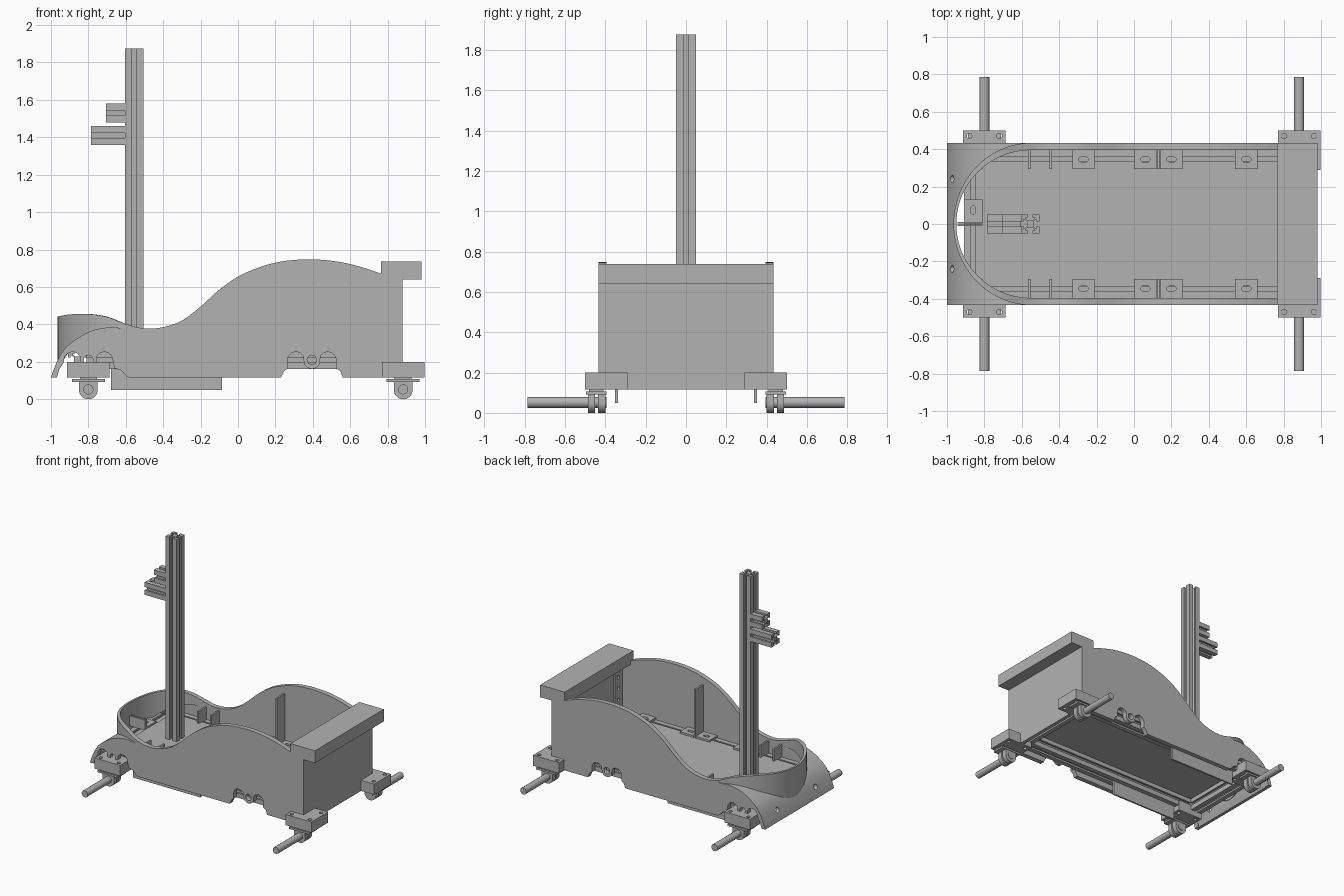
import bpy, bmesh, math
from mathutils import Vector

cube = bpy.data.objects.get("Cube")
if cube:
    bpy.data.objects.remove(cube)

GREY = (0.45, 0.45, 0.45, 1)
mat = bpy.data.materials.new("plain grey")
mat.use_nodes = True
mat.diffuse_color = GREY
mat.node_tree.nodes["Principled BSDF"].inputs["Base Color"].default_value = GREY
parts = []


def finish(name, bm):
    bmesh.ops.recalc_face_normals(bm, faces=bm.faces)
    mesh = bpy.data.meshes.new(name)
    bm.to_mesh(mesh)
    bm.free()
    mesh.materials.append(mat)
    ob = bpy.data.objects.new(name, mesh)
    bpy.context.collection.objects.link(ob)
    parts.append(ob)
    return ob


def prism(name, pts, axis, a, b):
    """Extrude a 2D outline along an axis from a to b."""
    def place(p, d):
        return {"x": (d, p[0], p[1]), "y": (p[0], d, p[1]), "z": (p[0], p[1], d)}[axis]
    bm = bmesh.new()
    lo = [bm.verts.new(place(p, a)) for p in pts]
    hi = [bm.verts.new(place(p, b)) for p in pts]
    bm.faces.new(lo)
    bm.faces.new(hi)
    for i in range(len(pts)):
        j = (i + 1) % len(pts)
        bm.faces.new((lo[i], lo[j], hi[j], hi[i]))
    return finish(name, bm)


def box(name, x, y, z):
    return prism(name, [(x[0], y[0]), (x[1], y[0]), (x[1], y[1]), (x[0], y[1])], "z", *z)


def arc(cx, cy, rx, ry, start, end, n=12):
    angles = [math.radians(start + (end - start) * i / n) for i in range(n + 1)]
    return [(cx + rx * math.cos(t), cy + ry * math.sin(t)) for t in angles]


def rod(name, cx, cy, r, axis, a, b, n=24):
    return prism(name, arc(cx, cy, r, r, 0, 360, n)[:-1], axis, a, b)


def cut(ob, cutters):
    """Subtract the cutters, then remove them."""
    for c in cutters:
        m = ob.modifiers.new("cut", "BOOLEAN")
        m.operation, m.object, m.solver = "DIFFERENCE", c, "EXACT"
    dg = bpy.context.evaluated_depsgraph_get()
    mesh = bpy.data.meshes.new_from_object(ob.evaluated_get(dg))
    ob.modifiers.clear()
    ob.data = mesh
    for c in cutters:
        parts.remove(c)
        bpy.data.objects.remove(c)


def spline(pts, n=5):
    """Catmull-Rom curve through the points."""
    p = [Vector(q) for q in [pts[0]] + pts + [pts[-1]]]
    out = []
    for a, b, c, d in zip(p, p[1:], p[2:], p[3:]):
        for i in range(n):
            t = i / n
            out.append(tuple(b + (c - a) * t / 2 + (2 * a - 5 * b + 4 * c - d) * t * t / 2
                             + (3 * b - a - 3 * c + d) * t ** 3 / 2))
    return out + [pts[-1]]


def height(curve, x):
    for a, b in zip(curve, curve[1:]):
        if a[0] <= x <= b[0]:
            return a[1] + (b[1] - a[1]) * (x - a[0]) / (b[0] - a[0])
    return curve[-1][1]


def t_slot(name, cx, cy, axis, a, b, r=0.05):
    """Square extrusion with a T-shaped slot on each side."""
    side = [(-1, -1), (-.25, -1), (-.25, -.7), (-.55, -.7), (-.25, -.35),
            (.25, -.35), (.55, -.7), (.25, -.7), (.25, -1)]
    pts = []
    for k in range(4):
        c, s = round(math.cos(k * math.pi / 2)), round(math.sin(k * math.pi / 2))
        pts += [(cx + r * (u * c - v * s), cy + r * (u * s + v * c)) for u, v in side]
    return prism(name, pts, axis, a, b)


# Curves shared by the body panels
hood = spline([(-1, .115), (-.985, .16), (-.95, .235), (-.9, .295), (-.8, .358), (-.7, .383), (-.6, .378), (-.5, .37)])
rim = spline([(-.97, .44), (-.9, .453), (-.8, .455), (-.7, .44), (-.6, .402), (-.5, .378), (-.4, .385),
              (-.3, .42), (-.2, .495), (-.1, .585), (0, .655), (.1, .7), (.2, .73), (.3, .744),
              (.4, .747), (.5, .74), (.6, .722), (.7, .694), (.765, .67)])


def arch(cx):
    """Double bump cut-out with a round tab between, right to left."""
    out = []
    for dx, start, end in ((.085, 0, 150), (0, -20, -160), (-.085, 30, 180)):
        out += arc(cx + dx, .207, .045, .045, start, end)
    return out


# Side panels
outline = ([p for p in hood if p[0] < -.6] + [p for p in rim if p[0] > -.585]
           + [(.765, .64), (.85, .64), (.85, .115), (.56, .115), (.548, .15), (.525, .165)] + arch(.395)
           + [(.265, .165), (.245, .15), (.23, .115), (-.58, .115), (-.6, .125), (-.625, .155), (-.66, .165)]
           + arch(-.8) + [(-.93, .2), (-.955, .16), (-.968, .115)])
for s, side in ((-1, "front"), (1, "back")):
    panel = prism(side + "_side_panel", outline, "y", s * .395, s * .433)
    cut(panel, [rod("hole", x, .21, .025, "y", s * .3, s * .5) for x in (-.8, .395)])

# Curved nose, opened behind the windscreen
inner = [(x + .02, max(z - .02, .115)) for x, z in hood]
nose = prism("nose_hood", hood + inner[::-1], "y", -.395, .395)
cut(nose, [prism("opening", arc(-.55, 0, .405, .41, 0, 360, 64)[:-1], "z", 0, 1)]
    + [rod("hole", y, .19, .02, "x", -1.1, -.93) for y in (-.24, .24)])

# Windscreen: thin at the nose, thicker where it meets the side panels
bm = bmesh.new()
rings = []
for (ox, oy), (ix, iy) in zip(arc(-.55, 0, .415, .433, 90, 270, 48), arc(-.55, 0, .4, .395, 90, 270, 48)):
    top, low = height(rim, ox), height(hood, ox) - .03
    rings.append([bm.verts.new(v) for v in ((ox, oy, low), (ox, oy, top), (ix, iy, top), (ix, iy, low))])
for a, b in zip(rings, rings[1:]):
    for i in range(4):
        j = (i + 1) % 4
        bm.faces.new((a[i], a[j], b[j], b[i]))
bm.faces.new(rings[0])
bm.faces.new(rings[-1])
finish("windscreen", bm)

# Rear panel and rear ledge
box("rear_panel", (.85, .88), (-.433, .433), (.115, .64))
box("rear_ledge", (.765, .98), (-.433, .433), (.64, .737))

# Frame and floor
box("floor", (-.81, .85), (-.335, .335), (.255, .265))
t_slot("front_cross_rail", -.86, .21, "y", -.295, .295)
t_slot("rear_cross_rail", .8, .21, "y", -.295, .295)
for s in (-1, 1):
    t_slot("side_rail", s * .345, .21, "x", -.81, .85)
    box("skid_plate", (-.68, -.085), (s * .338, s * .352), (.05, .2))
    # Slotted brackets on the rails
    for x in (-.27, .06, .2, .6):
        b = box("rail_bracket", (x - .06, x + .06), (s * .295, s * .395), (.262, .28))
        cut(b, [prism("slot", arc(x + .012, s * .345, .013, .013, -90, 90)
                      + arc(x - .012, s * .345, .013, .013, 90, 270), "z", .2, .3)])
    # Stiffening ribs
    for x, top in ((-.56, .36), (-.445, .36), (.13, .65)):
        box("side_rib", (x - .007, x + .007), (s * .295, s * .396), (.26, top))
    corner = box("corner_plate", (.835, .85), (s * .3, s * .395), (.26, .62))
    cut(corner, [rod("hole", s * .345, z, .014, "x", .8, .849) for z in (.36, .45, .54)])
    # Nose brackets
    b = box("nose_bracket", (-.91, -.81), (s * .012, s * .13), (.261, .278))
    cut(b, [prism("slot", arc(-.86, s * .085, .012, .012, 0, 180)
                  + arc(-.86, s * .065, .012, .012, 180, 360), "z", .2, .3)])
    box("nose_gusset", (-.945, -.81), (s * .003, s * .012), (.26, .34))

# Post with two short arms
t_slot("post", -.555, 0, "z", .265, 1.875)
t_slot("lower_arm", 0, 1.41, "x", -.787, -.605)
t_slot("upper_arm", 0, 1.53, "x", -.705, -.605)

# Axle mounts at the four corners
for x in (-.8, .883):
    for s in (-1, 1):
        block = box("axle_block", (x - .113, x + .113), (s * .29, s * .5), (.115, .2))
        cut(block, [rod("hole", x + dx, s * y, .014, "z", .1, .3) for dx in (-.08, .08) for y in (.33, .47)])
        box("mount_plate", (x - .088, x + .088), (s * .395, s * .497), (.092, .107))
        box("mount_spacer", (x - .045, x + .045), (s * .41, s * .48), (.1, .12))
        clamp = arc(x, .05, .05, .05, 180, 360, 20) + [(x + .05, .095), (x - .05, .095)]
        for y in (.4, .45):
            prism("axle_clamp", clamp, "y", s * y, s * (y + .037))
        rod("axle", x, .052, .027, "y", s * .395, s * .785, 16)

# Smooth curved faces, keep edges sharp
for ob in bpy.context.view_layer.objects:
    ob.select_set(ob in parts)
bpy.context.view_layer.objects.active = parts[0]
bpy.ops.object.shade_smooth_by_angle(angle=math.radians(30))
